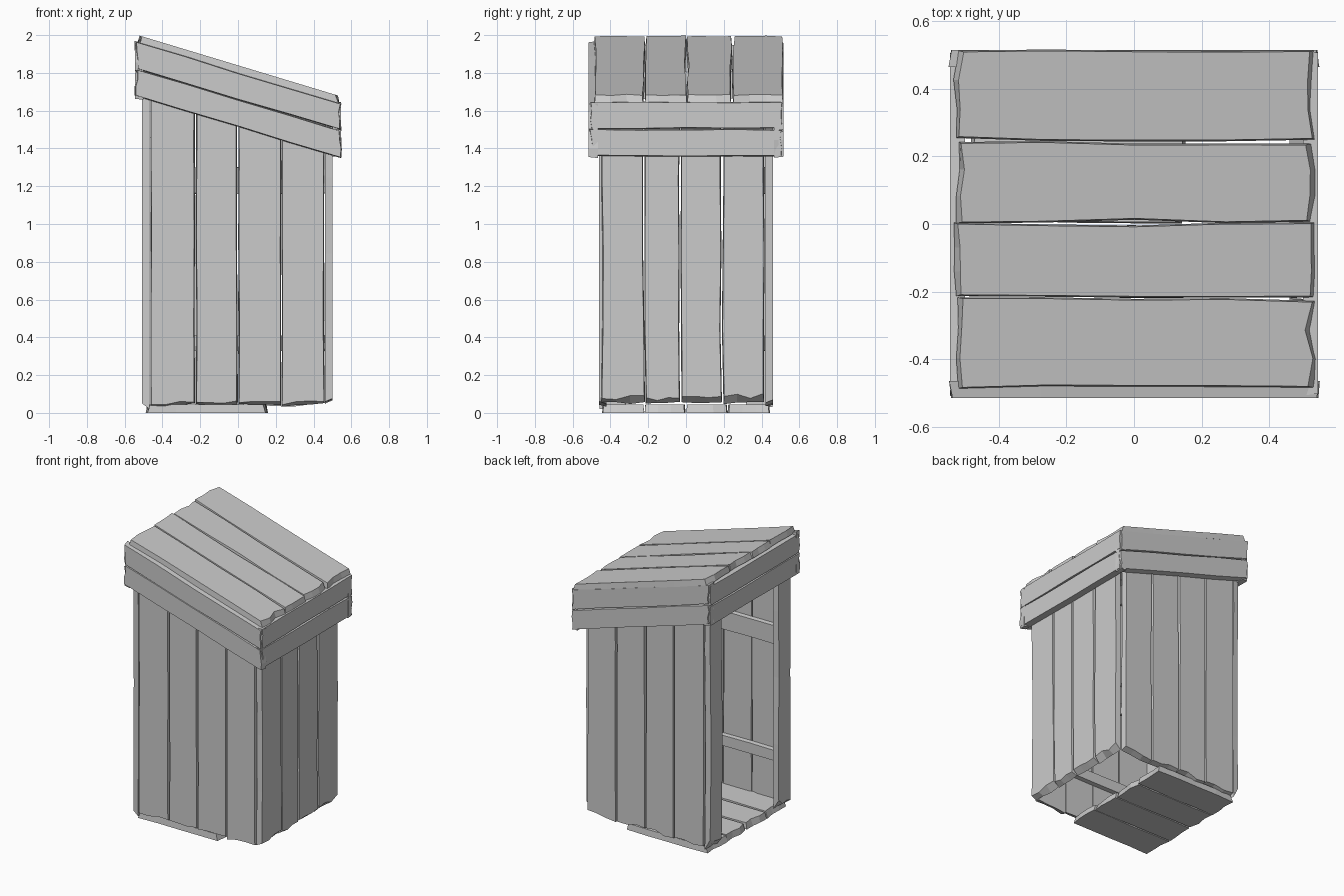
import bpy, bmesh, random
from mathutils import Vector as V

if "Cube" in bpy.data.objects:
    bpy.data.objects.remove(bpy.data.objects["Cube"])

random.seed(7)
SLOPE = -0.302
X, Y, Z = V((1, 0, 0)), V((0, 1, 0)), V((0, 0, 1))
RAKE = V((1, 0, SLOPE))          # direction running down the roof


def roof_z(x):
    return 2.0 + SLOPE * (x + 0.53)


def plank(bm, o, u, v, n, L, W, T, skew=0.0, rough=0.006, ragged=0.015, cut=0.02):
    """Worn board: o = inner corner, u = length, v = width, n = outward thickness.
    The outer face is shorter than the inner one, so the ends look hacked off."""
    NL, NW = 4, 3
    r = random.uniform
    edge = [[r(-rough, rough) for _ in range(NL + 1)] for _ in range(2)]
    tip = [[r(0, ragged) for _ in range(NW + 1)] for _ in range(2)]
    chop = [[r(0.3, 1) * cut for _ in range(NW + 1)] for _ in range(2)]
    grid = {}
    for k in (0, 1):
        for i in range(NL + 1):
            f = i / NL
            for j in range(NW + 1):
                g = j / NW
                w = W * g + edge[0][i] * (1 - g) + edge[1][i] * g
                if k:
                    w += 0.004 * (1 - 2 * g)
                a = (L + skew * w) * f
                if i == 0:
                    a += tip[0][j] + k * chop[0][j]
                if i == NL:
                    a -= tip[1][j] + k * chop[1][j]
                grid[k, i, j] = bm.verts.new(o + u * a + v * w + n * (T * k))
    quad = lambda *ks: bm.faces.new([grid[q] for q in ks])
    for i in range(NL):
        for j in range(NW):
            for k in (0, 1):
                quad((k, i, j), (k, i + 1, j), (k, i + 1, j + 1), (k, i, j + 1))
        for j in (0, NW):
            quad((0, i, j), (0, i + 1, j), (1, i + 1, j), (1, i, j))
    for j in range(NW):
        for i in (0, NL):
            quad((0, i, j), (0, i, j + 1), (1, i, j + 1), (1, i, j))


def finish(name, bm):
    bmesh.ops.recalc_face_normals(bm, faces=bm.faces)
    me = bpy.data.meshes.new(name)
    bm.to_mesh(me)
    bm.free()
    bpy.context.collection.objects.link(bpy.data.objects.new(name, me))


def spans(cuts, gap=0.006):
    return [(a + gap / 2, b - a - gap) for a, b in zip(cuts, cuts[1:])]


# Front and back walls with tops following the roof
for name, s in (("front_wall", -1), ("back_wall", 1)):
    bm = bmesh.new()
    for x, w in spans([-0.465, -0.225, 0.0, 0.23, 0.46]):
        plank(bm, V((x, s * 0.42, 0.03)), Z, X, Y * s, roof_z(x) - 0.075, w, 0.04,
              skew=SLOPE, rough=0.003, ragged=0.025)
    finish(name, bm)

# Right wall
bm = bmesh.new()
for y, w in spans([-0.45, -0.22, -0.03, 0.19, 0.42]):
    plank(bm, V((0.46, y, 0.045)), Z, Y, X, 1.60, w, 0.04, cut=0.045)
finish("right_wall", bm)

# Corner posts either side of the open doorway on the left
bm = bmesh.new()
for y in (-0.455, 0.315):
    plank(bm, V((-0.468, y, 0.02)), Z, Y, -X, 1.90, 0.14, 0.04, cut=0.08)
finish("doorway_posts", bm)

# Horizontal braces inside the long walls
bm = bmesh.new()
for s in (-1, 1):
    for z, h in ((0.33, 0.08), (1.16, 0.14)):
        plank(bm, V((-0.46, s * 0.418, z)), X, Z, -Y * s, 0.92, h, 0.03,
              rough=0.003, ragged=0.004, cut=0.005)
finish("wall_braces", bm)

# Floor boards, stopping short of the right wall
bm = bmesh.new()
for y, w in spans([-0.445, -0.22, 0.0, 0.22, 0.445], 0.008):
    plank(bm, V((-0.49, y, 0.0)), X, Y, Z, 0.65, w, 0.045, rough=0.004, ragged=0.02)
finish("floor", bm)

# Sloping roof boards
bm = bmesh.new()
for y, w in spans([-0.49, -0.218, 0.003, 0.245, 0.515], 0.008):
    x = -0.535
    plank(bm, V((x, y, roof_z(x) - 0.045)), RAKE, Y, Z, 1.075, w, 0.045, ragged=0.02)
finish("roof", bm)

# Fascia: two boards high on every side
bm = bmesh.new()
for row in (0, 1):
    drop = 0.325 - 0.145 * row
    for s in (-1, 1):
        plank(bm, V((-0.55, s * 0.465, roof_z(-0.55) - drop)), RAKE, Z, Y * s, 1.10,
              0.143, 0.05, rough=0.003, ragged=0.012, cut=0.012)
    for x, s in ((-0.50, -1), (0.50, 1)):
        plank(bm, V((x, -0.515, roof_z(x) - drop - 0.005)), Y, Z, X * s, 1.03,
              0.143, 0.045, rough=0.003, ragged=0.012, cut=0.012)
finish("fascia", bm)
